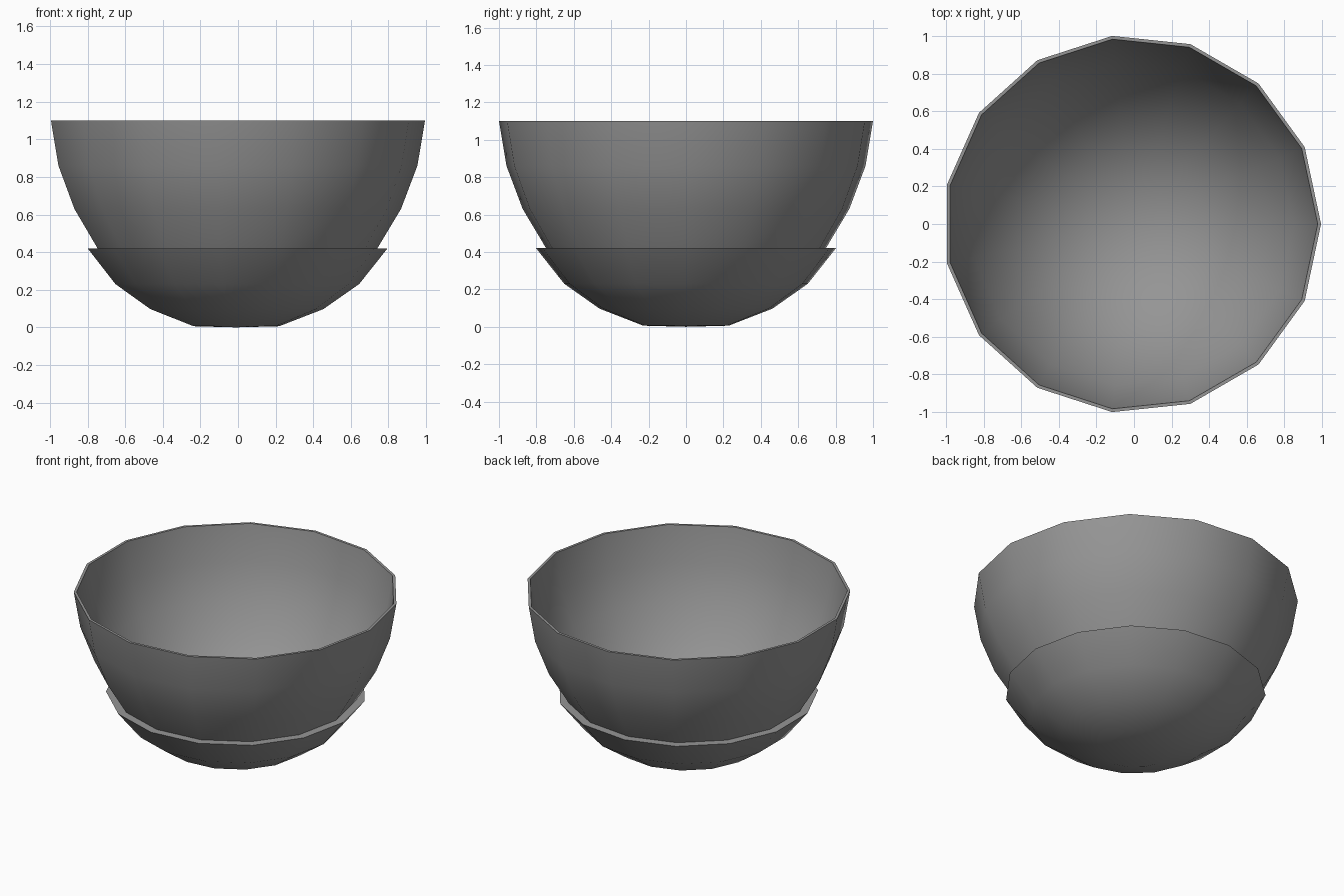
import bpy, bmesh
from math import cos, sin, tau

if "Cube" in bpy.data.objects:
    bpy.data.objects.remove(bpy.data.objects["Cube"])

SIDES = 15
SHIFT = -0.011  # centres the odd-sided outline on x


def lathe(name, profile, material):
    """Revolve a (radius, z) profile; radius 0 becomes a single pole vertex."""
    bm = bmesh.new()
    rings = []
    for r, z in profile:
        if r == 0:
            rings.append([bm.verts.new((SHIFT, 0, z))])
        else:
            rings.append([bm.verts.new((r * cos(tau * i / SIDES) + SHIFT,
                                        r * sin(tau * i / SIDES), z))
                          for i in range(SIDES)])
    for a, b in zip(rings, rings[1:]):
        for i in range(SIDES):
            j = (i + 1) % SIDES
            if len(a) == 1:
                bm.faces.new((a[0], b[j], b[i]))
            elif len(b) == 1:
                bm.faces.new((a[i], a[j], b[0]))
            else:
                bm.faces.new((a[i], a[j], b[j], b[i]))
    bmesh.ops.recalc_face_normals(bm, faces=bm.faces[:])
    mesh = bpy.data.meshes.new(name)
    bm.to_mesh(mesh)
    bm.free()
    mesh.materials.append(material)
    obj = bpy.data.objects.new(name, mesh)
    bpy.context.collection.objects.link(obj)
    bpy.context.view_layer.objects.active = obj
    obj.select_set(True)
    bpy.ops.object.shade_smooth_by_angle(angle=0.7)
    return obj


dark_grey = bpy.data.materials.new("dark_grey")
dark_grey.diffuse_color = (0.3, 0.3, 0.3, 1)
dark_grey.use_nodes = True
dark_grey.node_tree.nodes["Principled BSDF"].inputs["Base Color"].default_value = dark_grey.diffuse_color

# Thicker lower cup, ending in a flat ledge
base = [(0, 0), (0.23, 0.006), (0.465, 0.097), (0.655, 0.23), (0.806, 0.42)]
# Outer wall above the ledge
wall = [(0.752, 0.42), (0.878, 0.63), (0.965, 0.86), (1.0055, 1.10)]
# Inner surface from the rim down to the floor
inside = [(0.988, 1.10), (0.948, 0.862), (0.862, 0.636), (0.738, 0.432),
          (0.59, 0.26), (0.41, 0.135), (0.21, 0.055), (0, 0.035)]

lathe("bowl", base + wall + inside, dark_grey)
